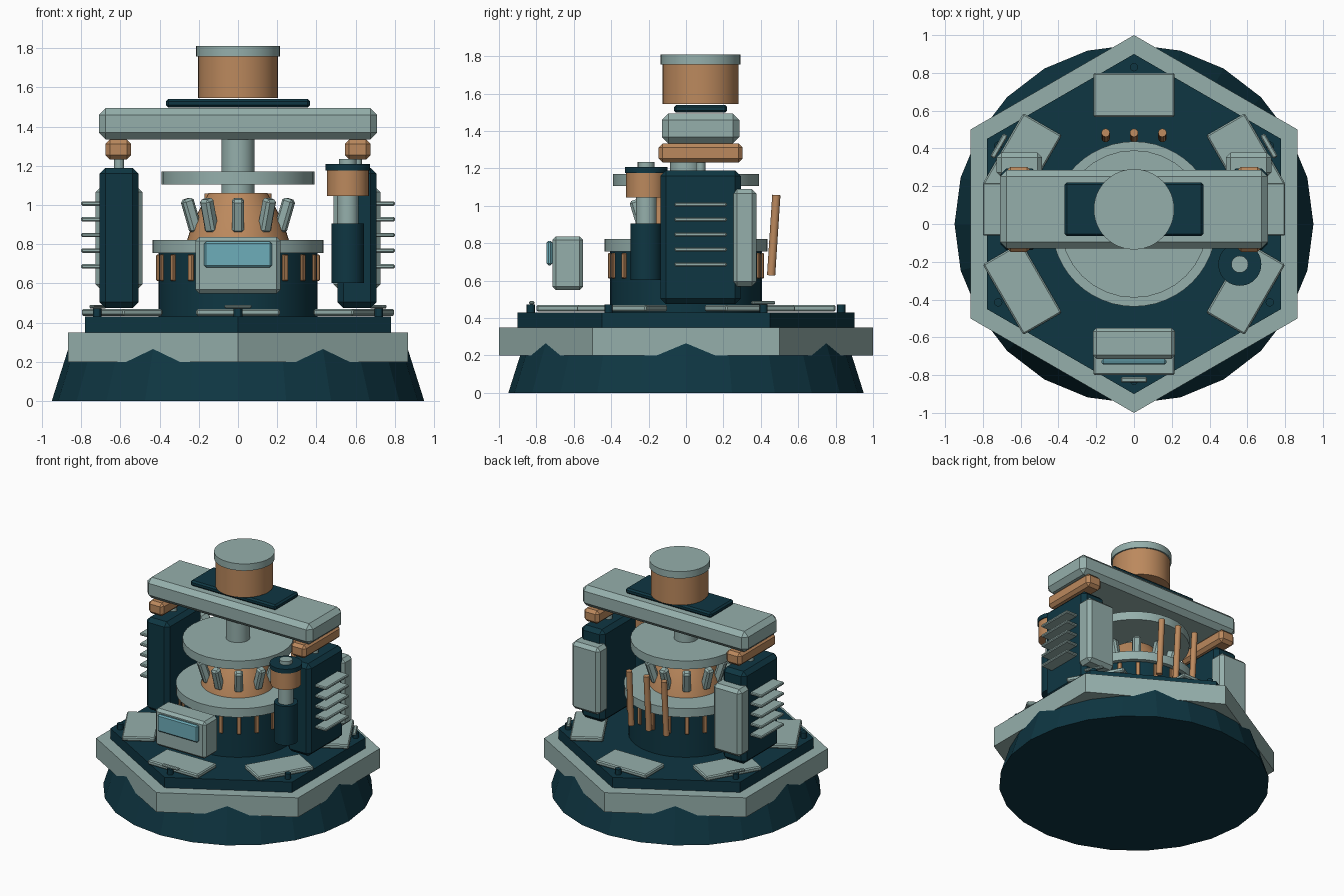
import bpy, bmesh, math
from mathutils import Vector, Matrix

if "Cube" in bpy.data.objects:
    bpy.data.objects.remove(bpy.data.objects["Cube"])


def material(name, rgb):
    m = bpy.data.materials.new(name)
    m.diffuse_color = (*rgb, 1)
    m.use_nodes = True
    m.node_tree.nodes["Principled BSDF"].inputs["Base Color"].default_value = m.diffuse_color
    return m


DARK = material("dark teal", (0.0045, 0.037, 0.055))
SAGE = material("sage grey", (0.30, 0.43, 0.41))
COPPER = material("copper", (0.50, 0.25, 0.11))
CYAN = material("screen cyan", (0.155, 0.42, 0.49))


def finish(name, bm, mat, matrix=None):
    bmesh.ops.recalc_face_normals(bm, faces=bm.faces)
    me = bpy.data.meshes.new(name)
    bm.to_mesh(me)
    bm.free()
    me.materials.append(mat)
    ob = bpy.data.objects.new(name, me)
    bpy.context.collection.objects.link(ob)
    if matrix is not None:
        ob.matrix_world = matrix
    return ob


def lathe(name, profile, mat, x=0, y=0, n=40, phase=0.0, smooth=True, matrix=None):
    """Closed turned solid from (radius, z) points."""
    bm = bmesh.new()
    rings = [[bm.verts.new((r * math.cos(phase + 2 * math.pi * i / n),
                            r * math.sin(phase + 2 * math.pi * i / n), z))
              for i in range(n)] for r, z in profile]
    for a, b in zip(rings, rings[1:]):
        for i in range(n):
            j = (i + 1) % n
            bm.faces.new((a[i], a[j], b[j], b[i]))
    bm.faces.new(rings[0])
    bm.faces.new(rings[-1])
    ob = finish(name, bm, mat, matrix or Matrix.Translation((x, y, 0)))
    if smooth:
        bpy.context.view_layer.objects.active = ob
        ob.select_set(True)
        bpy.ops.object.shade_smooth_by_angle(angle=math.radians(30))
        ob.select_set(False)
    return ob


def disc(name, r, z0, z1, mat, **kw):
    return lathe(name, [(r, z0), (r, z1)], mat, **kw)


def box(name, center, size, mat, bevel=0.0, matrix=None):
    """Chamfered block; matrix places it in a parent frame."""
    bm = bmesh.new()
    bmesh.ops.create_cube(bm, size=1, matrix=Matrix.Diagonal((*size, 1)))
    if bevel:
        bmesh.ops.bevel(bm, geom=bm.edges[:], offset=bevel, segments=1,
                        affect='EDGES', profile=0.5)
    return finish(name, bm, mat, (matrix or Matrix()) @ Matrix.Translation(center))


def turn(deg):
    return Matrix.Rotation(math.radians(deg), 4, 'Z')


# Base: tapered foot and two hexagonal decks pointing front and back
lathe("foot", [(0.95, 0), (0.85, 0.316)], DARK, n=24, smooth=False)
disc("hex_rim", 1.0, 0.20, 0.35, SAGE, n=6, phase=math.pi / 2, smooth=False)
disc("hex_deck", 0.90, 0.34, 0.43, DARK, n=6, phase=math.pi / 2, smooth=False)

# Deck plates, studs and slim bars around the six sides
for i in range(6):
    a = 30 + 60 * i
    box(f"deck_plate_{i}", (0.683, 0, 0.452), (0.235, 0.43, 0.034), SAGE, 0.008, turn(a))
    p = turn(a) @ Vector((0.83, 0, 0))
    disc(f"deck_stud_{i}", 0.022, 0.42, 0.472, DARK, x=p.x, y=p.y, n=12)
    if i % 2 == 0:
        box(f"deck_bar_{i}", (0.825, 0, 0.482), (0.028, 0.14, 0.018), SAGE, 0.006, turn(a))

# Central drum with copper bars
disc("drum", 0.405, 0.42, 0.76, DARK)
for i in range(20):
    box(f"drum_bar_{i}", (0.402, 0, 0.68), (0.03, 0.03, 0.135), COPPER, 0.004, turn(18 * i))
disc("drum_collar", 0.437, 0.755, 0.822, SAGE, n=48)

# Copper hub with a crown of leaning fins
lathe("hub", [(0.26, 0.82), (0.235, 0.90), (0.19, 0.99), (0.15, 1.06)], COPPER)
for i in range(10):
    lean = turn(36 * i - 90) @ Matrix.Translation((0.25, 0, 0.948)) \
        @ Matrix.Rotation(math.radians(17), 4, 'Y')
    box(f"crown_fin_{i}", (0, 0, 0), (0.06, 0.06, 0.175), SAGE, 0.013, lean)

# Shaft and rotor disc
disc("shaft", 0.085, 1.04, 1.34, SAGE)
disc("rotor_disc", 0.39, 1.105, 1.17, SAGE, n=32)

# Side towers, mirrored
CY = 0.078
for s, side in ((-1, "left"), (1, "right")):
    box(f"{side}_tower", (s * 0.607, CY, 0.832), (0.2, 0.43, 0.715), DARK, 0.03)
    box(f"{side}_back_box", (s * 0.607, 0.313, 0.83), (0.24, 0.13, 0.52), SAGE, 0.025)
    disc(f"{side}_pin", 0.025, 1.18, 1.24, SAGE, x=s * 0.607, y=CY, n=20)
    box(f"{side}_copper_pad", (s * 0.61, CY, 1.283), (0.13, 0.45, 0.102), COPPER, 0.022)
    for k in range(5):
        box(f"{side}_cooling_fin_{k}", (s * 0.745, CY, 0.687 + 0.08 * k),
            (0.11, 0.28, 0.022), SAGE, 0.006)

# Cross beam, plate and top cylinder
box("cross_beam", (0, CY, 1.414), (1.42, 0.415, 0.16), SAGE, 0.035)
box("top_plate", (0, CY, 1.519), (0.735, 0.285, 0.042), DARK, 0.012)
disc("top_cylinder", 0.203, 1.545, 1.76, COPPER, y=CY, n=48)
disc("top_cap", 0.213, 1.757, 1.81, SAGE, y=CY, n=48)

# Control box with screen at the front
box("control_box", (0, -0.632, 0.693), (0.435, 0.165, 0.288), SAGE, 0.02)
box("screen", (0, -0.73, 0.747), (0.345, 0.03, 0.132), CYAN, 0.01)

# Piston at the front right
px = dict(x=0.56, y=-0.213)
disc("piston_body", 0.083, 0.603, 0.905, DARK, **px)
disc("piston_rod", 0.055, 0.89, 1.06, SAGE, **px)
disc("piston_head", 0.107, 1.045, 1.178, COPPER, **px)
disc("piston_cap", 0.114, 1.175, 1.208, DARK, **px)
disc("piston_tip", 0.045, 1.2, 1.235, SAGE, **px)

# Three leaning copper rods at the back
for i, x in enumerate((-0.15, 0, 0.15)):
    low, high = Vector((x, 0.455, 0.628)), Vector((x, 0.483, 1.058))
    d = high - low
    m = Matrix.Translation(low) @ d.to_track_quat('Z', 'Y').to_matrix().to_4x4()
    disc(f"back_rod_{i}", 0.022, 0, d.length, COPPER, n=16, matrix=m)
